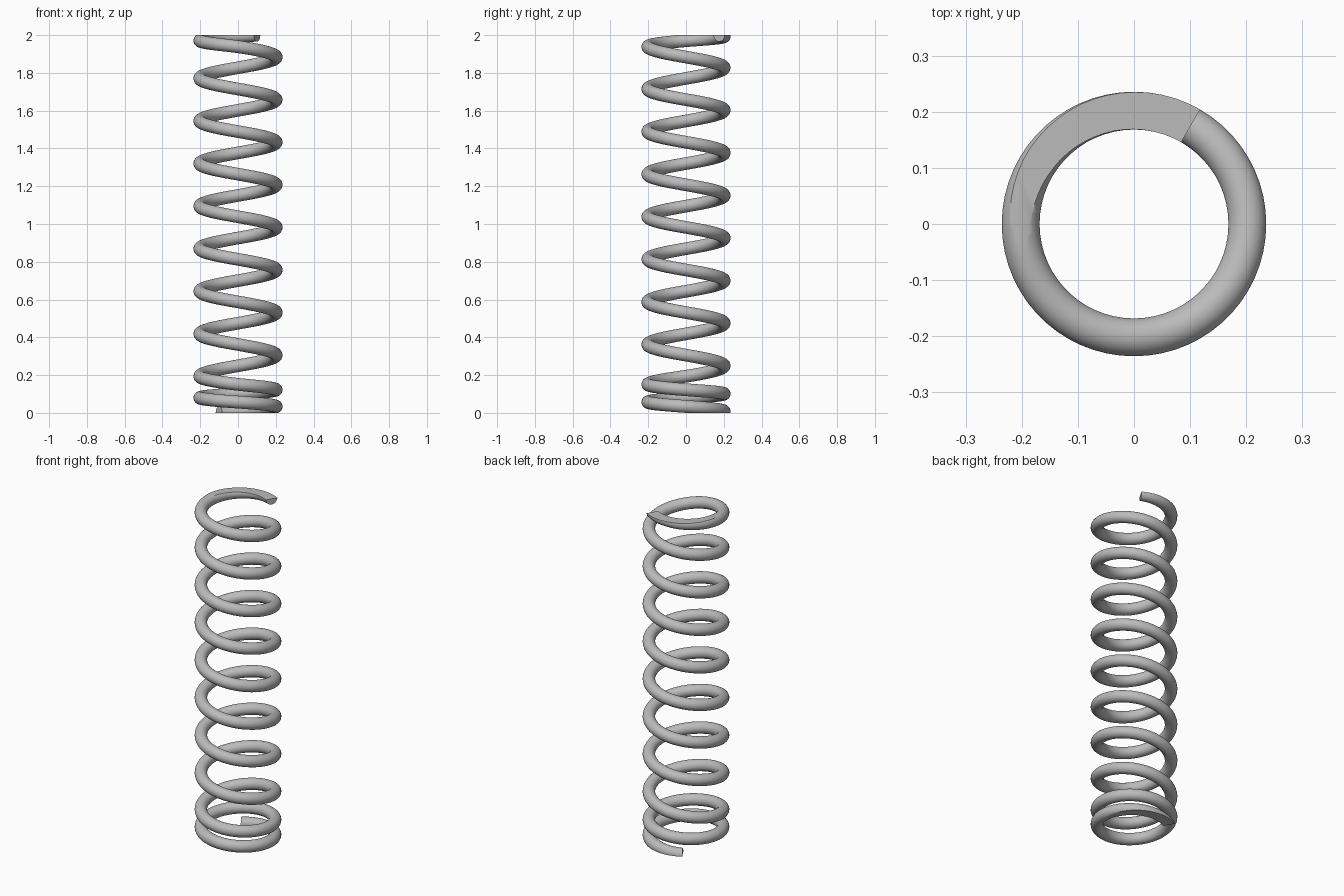
import bpy, bmesh
from math import radians, cos, sin, tau

if "Cube" in bpy.data.objects:
    bpy.data.objects.remove(bpy.data.objects["Cube"], do_unlink=True)

COIL_R, WIRE_R, HEIGHT = 0.202, 0.034, 2.0
SIDES, STEP, START, SWEEP = 24, 6, 120, 3660

# Height of the wire centre against degrees wound: closed ends, even middle
RISE = [(0, 0.0), (120, 0.034), (300, 0.08), (480, 0.122), (570, 0.15),
        (660, 0.193), (3450, 1.94), (3540, 1.971), (3630, 1.993), (3660, 2.0)]


def linear_rise(a):
    for (a0, z0), (a1, z1) in zip(RISE, RISE[1:]):
        if a <= a1 or a1 == SWEEP:
            return z0 + (z1 - z0) * (a - a0) / (a1 - a0)


def rise(a):
    # average over a short window to soften changes of pitch
    return sum(linear_rise(a + d) for d in range(-24, 25, 6)) / 9


# Sweep a round section along the helix, winding clockwise upwards
bm = bmesh.new()
rings = []
for a in range(0, SWEEP + 1, STEP):
    t = radians(START - a)
    ring = []
    for i in range(SIDES):
        # half-step offset keeps vertices off the grinding planes
        p = tau * (i + 0.5) / SIDES
        r = COIL_R + WIRE_R * cos(p)
        ring.append(bm.verts.new((r * cos(t), r * sin(t), rise(a) + WIRE_R * sin(p))))
    rings.append(ring)
for low, high in zip(rings, rings[1:]):
    for i in range(SIDES):
        j = (i + 1) % SIDES
        bm.faces.new((low[i], low[j], high[j], high[i]))
bm.faces.new(rings[0])
bm.faces.new(rings[-1])
bmesh.ops.recalc_face_normals(bm, faces=bm.faces)

# Grind both ends flat
for z, direction in ((0, -1), (HEIGHT, 1)):
    bmesh.ops.bisect_plane(bm, geom=bm.verts[:] + bm.edges[:] + bm.faces[:],
                           plane_co=(0, 0, z), plane_no=(0, 0, direction), clear_outer=True)
    rim = [e for e in bm.edges if e.is_boundary]
    bmesh.ops.holes_fill(bm, edges=rim, sides=0)
bmesh.ops.recalc_face_normals(bm, faces=bm.faces)

mesh = bpy.data.meshes.new("coil_spring")
bm.to_mesh(mesh)
bm.free()
spring = bpy.data.objects.new("coil_spring", mesh)
bpy.context.collection.objects.link(spring)

# Plain grey metal
grey = bpy.data.materials.new("grey_metal")
grey.use_nodes = True
colour = (0.5, 0.5, 0.5, 1)
grey.diffuse_color = colour
grey.node_tree.nodes["Principled BSDF"].inputs["Base Color"].default_value = colour
mesh.materials.append(grey)

bpy.ops.object.select_all(action="DESELECT")
spring.select_set(True)
bpy.context.view_layer.objects.active = spring
bpy.ops.object.shade_smooth_by_angle(angle=radians(35))
